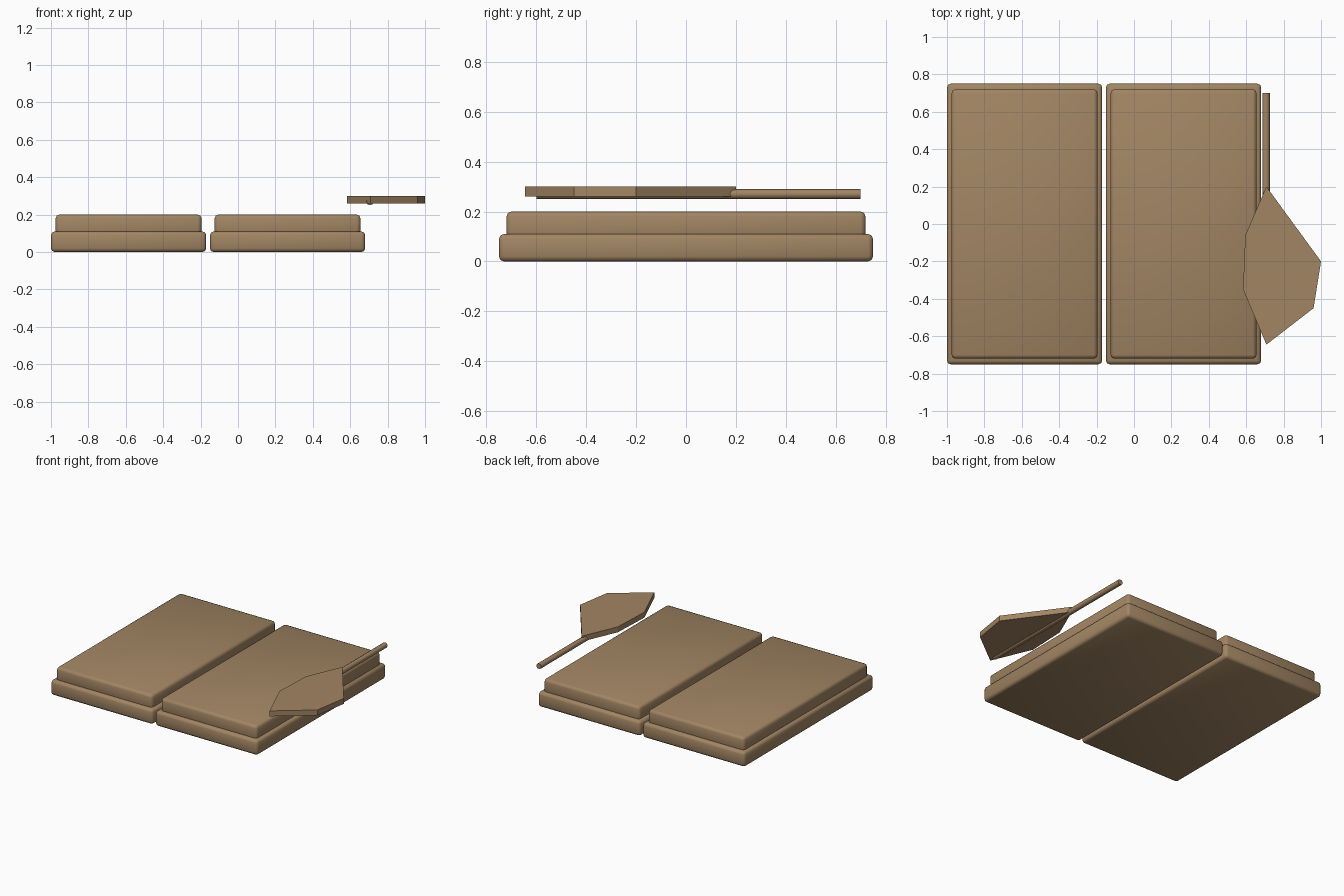
import bpy
import bmesh
from math import pi

default = bpy.data.objects.get("Cube")
if default:
    bpy.data.objects.remove(default, do_unlink=True)

COLOUR = (0.36, 0.235, 0.125, 1)
brown = bpy.data.materials.new("warm_brown")
brown.use_nodes = True
brown.diffuse_color = COLOUR
brown.node_tree.nodes["Principled BSDF"].inputs["Base Color"].default_value = COLOUR


def slab(name, x0, x1, half_y, z0, z1):
    """Box with softly rounded edges."""
    bpy.ops.mesh.primitive_cube_add(size=1, location=((x0 + x1) / 2, 0, (z0 + z1) / 2))
    ob = bpy.context.object
    ob.name = name
    ob.scale = (x1 - x0, 2 * half_y, z1 - z0)
    bpy.ops.object.transform_apply(location=False, rotation=False, scale=True)
    bevel = ob.modifiers.new("rounded_edges", "BEVEL")
    bevel.width = 0.02
    bevel.segments = 2
    bpy.ops.object.shade_smooth()
    ob.data.materials.append(brown)


# Two book halves: a cover board with a block of pages on it
for side, x in (("right", -1.0), ("left", -0.15)):
    slab(side + "_cover", x, x + 0.83, 0.75, 0, 0.11)
    slab(side + "_pages", x + 0.025, x + 0.805, 0.72, 0.08, 0.2)

# Quill shaft
bpy.ops.mesh.primitive_cylinder_add(vertices=8, radius=0.02, depth=1.3,
                                    location=(0.706, 0.05, 0.27), rotation=(pi / 2, 0, 0))
shaft = bpy.context.object
shaft.name = "quill_shaft"
shaft.data.materials.append(brown)
bpy.ops.object.shade_smooth_by_angle(angle=pi / 3)

# Quill feather: flat outline, extruded upwards
outline = [(0.708, 0.2), (0.595, -0.06), (0.583, -0.35),
           (0.708, -0.645), (0.96, -0.45), (1.0, -0.2)]
bm = bmesh.new()
base = bm.faces.new([bm.verts.new((x, y, 0.26)) for x, y in outline])
top = bmesh.ops.extrude_face_region(bm, geom=[base], use_keep_orig=True)
bmesh.ops.translate(bm, vec=(0, 0, 0.04),
                    verts=[v for v in top["geom"] if isinstance(v, bmesh.types.BMVert)])
bmesh.ops.recalc_face_normals(bm, faces=bm.faces)
mesh = bpy.data.meshes.new("quill_feather")
bm.to_mesh(mesh)
bm.free()
feather = bpy.data.objects.new("quill_feather", mesh)
bpy.context.collection.objects.link(feather)
mesh.materials.append(brown)
